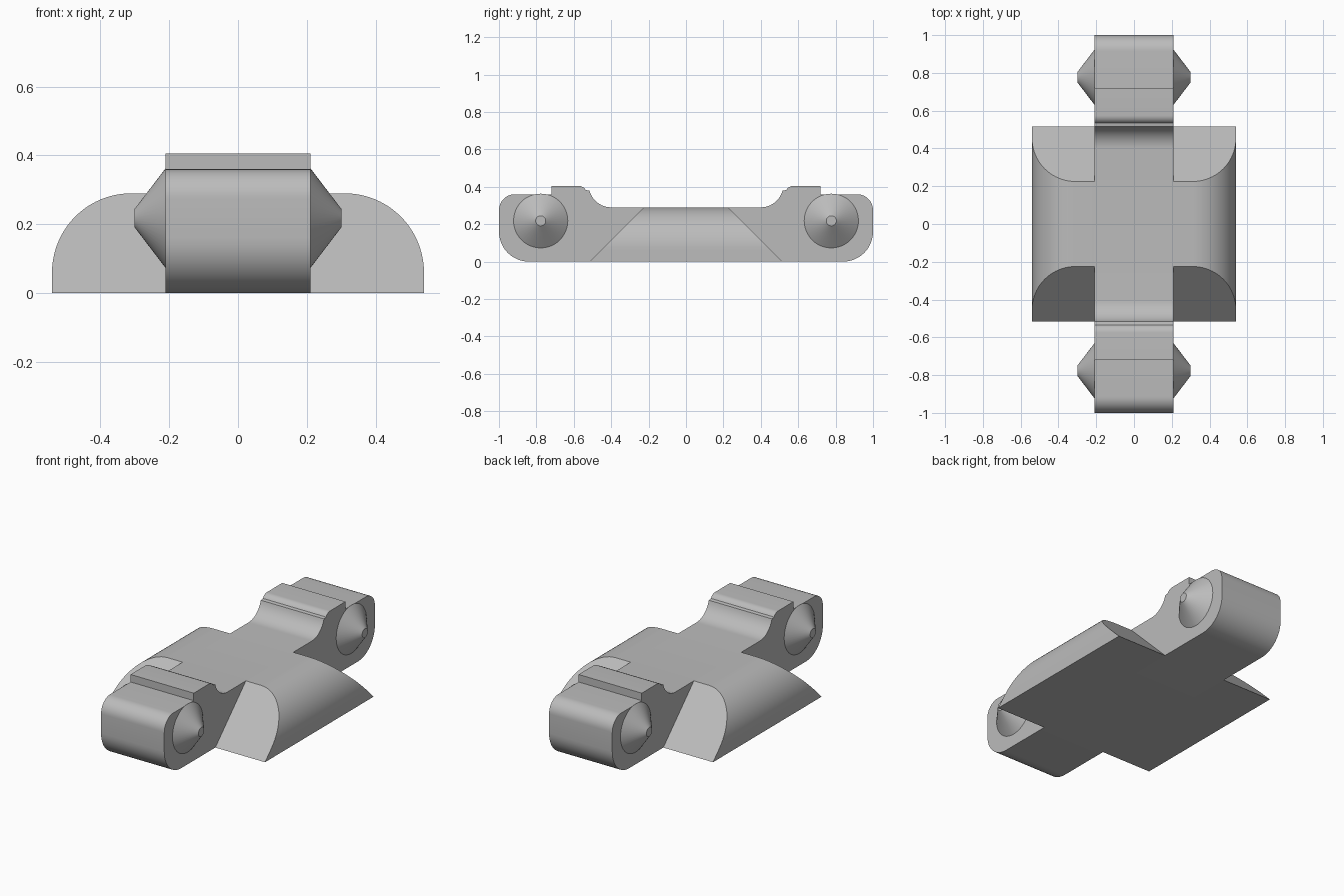
import bpy, bmesh, math
from mathutils import Matrix

cube = bpy.data.objects.get("Cube")
if cube:
    bpy.data.objects.remove(cube, do_unlink=True)

grey = bpy.data.materials.new("plain_grey")
grey.use_nodes = True
colour = (0.5, 0.5, 0.5, 1)
grey.diffuse_color = colour
grey.node_tree.nodes["Principled BSDF"].inputs["Base Color"].default_value = colour

HALF_W = 0.21   # half width of the central bar
DECK = 0.29     # height of the deck and side wings


def arc(cx, cy, r, start, end, steps=12):
    """Points on a circle arc, angles in degrees."""
    return [(cx + r * math.cos(math.radians(start + (end - start) * i / steps)),
             cy + r * math.sin(math.radians(start + (end - start) * i / steps)))
            for i in range(steps + 1)]


def finish(bm, name):
    bmesh.ops.recalc_face_normals(bm, faces=bm.faces)
    mesh = bpy.data.meshes.new(name)
    bm.to_mesh(mesh)
    bm.free()
    mesh.materials.append(grey)
    obj = bpy.data.objects.new(name, mesh)
    bpy.context.collection.objects.link(obj)
    bpy.ops.object.select_all(action='DESELECT')
    obj.select_set(True)
    bpy.context.view_layer.objects.active = obj
    bpy.ops.object.shade_smooth_by_angle(angle=math.radians(28))
    return obj


def loft(name, ring_a, ring_b):
    """Solid between two matching outlines."""
    bm = bmesh.new()
    a = [bm.verts.new(p) for p in ring_a]
    b = [bm.verts.new(p) for p in ring_b]
    bm.faces.new(a)
    bm.faces.new(b)
    for i in range(len(a)):
        j = (i + 1) % len(a)
        bm.faces.new((a[i], a[j], b[j], b[i]))
    return finish(bm, name)


# Central bar: half side profile, mirrored front to back
half = arc(0.40, 0.41, 0.12, 270, 345)            # hollow rising from the deck
half += arc(0.575, 0.36, 0.045, 150, 90, 6)       # rounded lip
half += [(0.72, 0.405), (0.72, 0.36)]             # step
half += arc(0.915, 0.275, 0.085, 90, 0)           # upper end corner
half += arc(0.84, 0.16, 0.16, 0, -90)             # lower end corner
profile = half + [(-y, z) for y, z in reversed(half)]
loft("central_bar", [(-HALF_W, y, z) for y, z in profile],
     [(HALF_W, y, z) for y, z in profile])

# Side wings: rounded outer edge, ends sloped inward towards the top
wing = [(HALF_W, 0), (0.54, 0)] + arc(0.31, 0.06, 0.23, 0, 90, 20) + [(HALF_W, DECK)]
for side, label in ((1, "left"), (-1, "right")):
    loft(label + "_wing",
         [(side * x, -0.515 + z, z) for x, z in wing],
         [(side * x, 0.515 - z, z) for x, z in wing])

    # Tapered pivot studs at both ends of the bar
    for end, place in ((-1, "front"), (1, "back")):
        bm = bmesh.new()
        matrix = (Matrix.Translation((side * 0.255, end * 0.777, 0.218))
                  @ Matrix.Rotation(side * math.pi / 2, 4, 'Y'))
        bmesh.ops.create_cone(bm, cap_ends=True, segments=48, radius1=0.145,
                              radius2=0.027, depth=0.09, matrix=matrix)
        finish(bm, place + "_" + label + "_stud")
